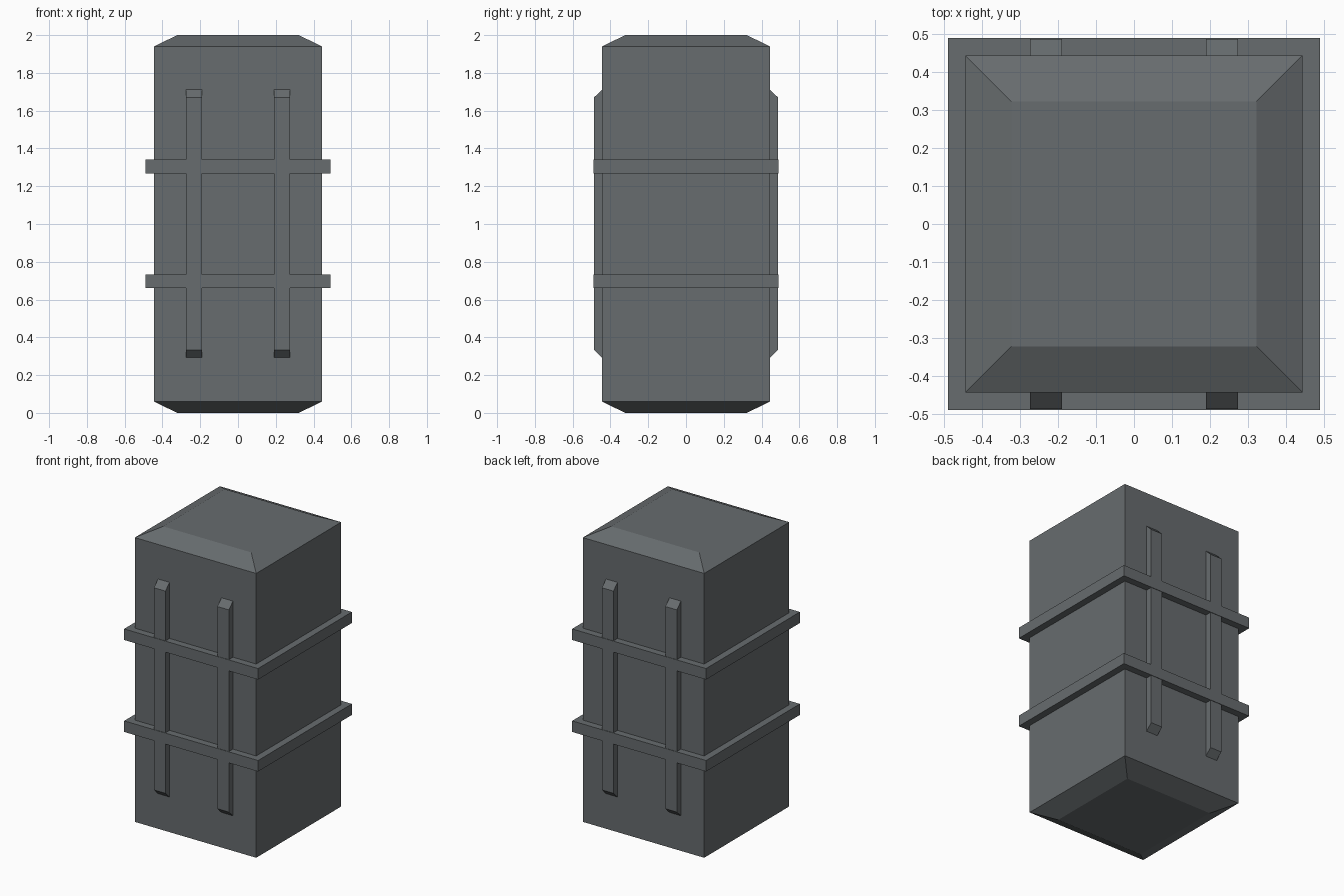
import bpy, bmesh

if "Cube" in bpy.data.objects:
    bpy.data.objects.remove(bpy.data.objects["Cube"])

mat = bpy.data.materials.new("dark grey")
mat.diffuse_color = (0.135, 0.149, 0.156, 1)
mat.use_nodes = True
mat.node_tree.nodes["Principled BSDF"].inputs["Base Color"].default_value = mat.diffuse_color


def loft(name, rings):
    """Closed solid through a stack of equal-length rings."""
    bm = bmesh.new()
    loops = [[bm.verts.new(p) for p in r] for r in rings]
    n = len(loops[0])
    for a, b in zip(loops, loops[1:]):
        for i in range(n):
            j = (i + 1) % n
            bm.faces.new((a[i], a[j], b[j], b[i]))
    bm.faces.new(loops[0])
    bm.faces.new(loops[-1])
    bmesh.ops.recalc_face_normals(bm, faces=bm.faces)
    me = bpy.data.meshes.new(name)
    bm.to_mesh(me)
    bm.free()
    me.materials.append(mat)
    ob = bpy.data.objects.new(name, me)
    bpy.context.collection.objects.link(ob)
    return ob


def square(h, z):
    return [(-h, -h, z), (h, -h, z), (h, h, z), (-h, h, z)]


# main block with chamfered top and bottom
loft("body", [square(0.322, 0), square(0.444, 0.06),
              square(0.444, 1.94), square(0.322, 2)])

# bands wrapped round the body
for name, z in (("lower_band", 0.66), ("upper_band", 1.268)):
    loft(name, [square(0.49, z), square(0.49, z + 0.073)])

# upright ribs with sloped ends on front and back
profile = [(0.43, 0.279), (0.487, 0.333), (0.487, 1.67), (0.43, 1.725)]
for side, s in (("front", -1), ("back", 1)):
    for hand, x in (("left", -0.232), ("right", 0.232)):
        loft(f"{side}_{hand}_rib",
             [[(x + d, s * y, z) for y, z in profile] for d in (-0.042, 0.042)])
